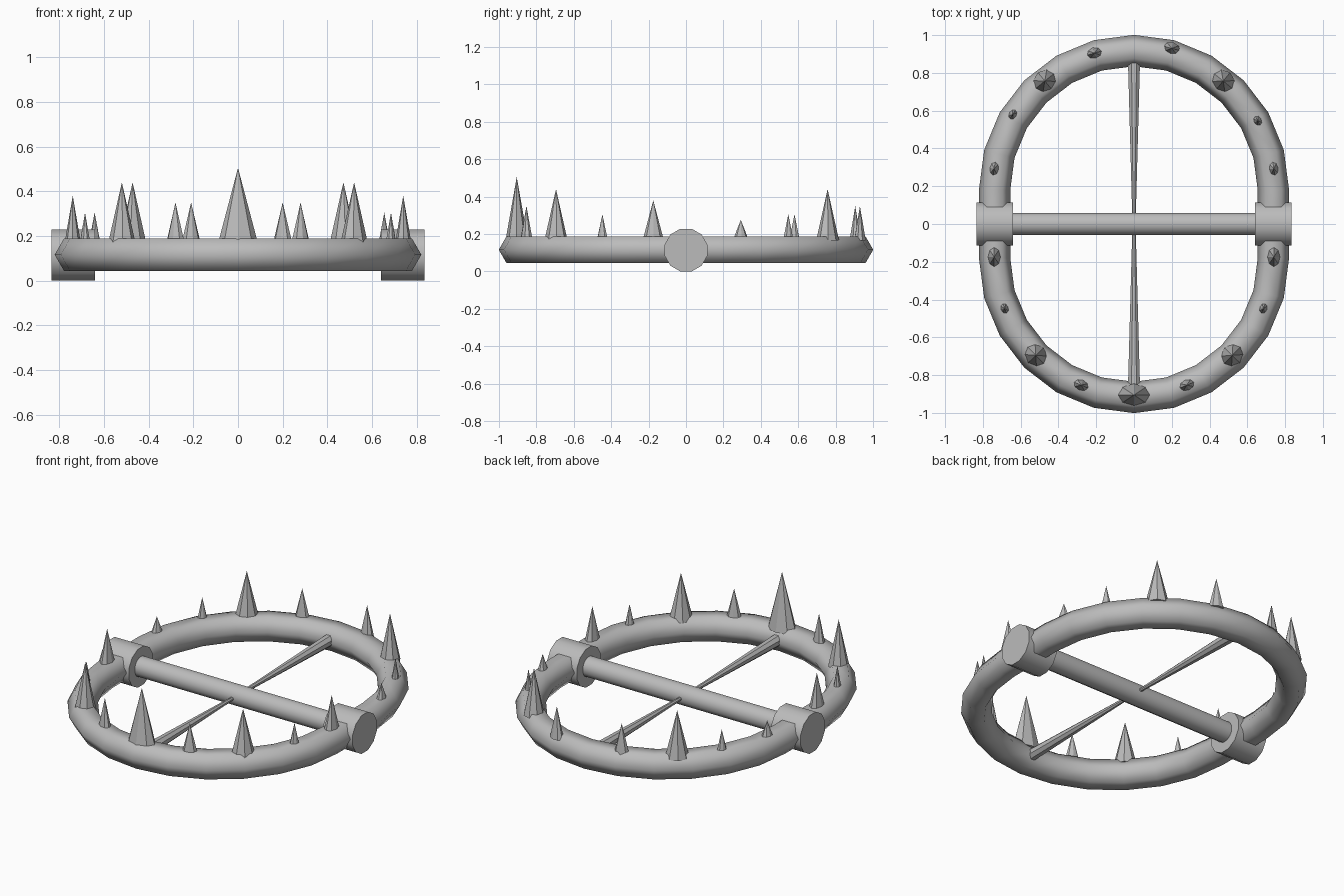
import bpy, bmesh, math
from mathutils import Matrix, Vector

if "Cube" in bpy.data.objects:
    bpy.data.objects.remove(bpy.data.objects["Cube"])

steel = bpy.data.materials.new("grey steel")
steel.diffuse_color = (0.5, 0.5, 0.5, 1)
steel.use_nodes = True
steel.node_tree.nodes["Principled BSDF"].inputs["Base Color"].default_value = steel.diffuse_color

MID_Z = 0.116     # height of the ring centre line
MAJOR = 0.738     # radius of each half circle
TUBE = 0.083      # radius of the hexagonal tube
OFFSET = 0.18     # half circles are pulled apart by this much in y


def finish(name, bm, smooth_angle=None):
    bmesh.ops.recalc_face_normals(bm, faces=bm.faces)
    mesh = bpy.data.meshes.new(name)
    bm.to_mesh(mesh)
    bm.free()
    obj = bpy.data.objects.new(name, mesh)
    bpy.context.collection.objects.link(obj)
    mesh.materials.append(steel)
    if smooth_angle:
        bpy.ops.object.select_all(action='DESELECT')
        obj.select_set(True)
        bpy.context.view_layer.objects.active = obj
        bpy.ops.object.shade_smooth_by_angle(angle=math.radians(smooth_angle))
    return obj


def rod(name, start, end, r1, r2, sides, smooth_angle=40):
    start, end = Vector(start), Vector(end)
    axis = end - start
    turn = axis.to_track_quat('Z', 'Y').to_matrix().to_4x4()
    spin = Matrix.Rotation(math.pi / sides, 4, 'Z')
    bm = bmesh.new()
    bmesh.ops.create_cone(bm, cap_ends=True, segments=sides, radius1=r1, radius2=r2,
                          depth=axis.length,
                          matrix=Matrix.Translation((start + end) / 2) @ turn @ spin)
    return finish(name, bm, smooth_angle)


# Jaw ring: two half circles joined by short straights, hexagonal section
bm = bmesh.new()
stations = [(math.radians(15 * i), OFFSET) for i in range(13)]
stations += [(math.radians(180 + 15 * i), -OFFSET) for i in range(13)]
loops = []
for a, dy in stations:
    loop = []
    for k in range(6):
        t = k * math.pi / 3
        r = MAJOR + TUBE * math.cos(t)
        loop.append(bm.verts.new((r * math.cos(a), r * math.sin(a) + dy,
                                  MID_Z + TUBE * math.sin(t))))
    loops.append(loop)
for i, loop in enumerate(loops):
    nxt = loops[(i + 1) % len(loops)]
    for k in range(6):
        j = (k + 1) % 6
        bm.faces.new((loop[k], nxt[k], nxt[j], loop[j]))
finish("jaw_ring", bm, 75)

# Axle with a hub on each end
rod("axle", (-0.66, 0, MID_Z), (0.66, 0, MID_Z), 0.06, 0.06, 12)
for side, label in ((-1, "left"), (1, "right")):
    rod(label + "_hub", (side * 0.64, 0, 0.114), (side * 0.835, 0, 0.114),
        0.118, 0.118, 12)

# Tapered trigger rods, thin at the axle and thick at the ring
for side, label in ((-1, "front"), (1, "back")):
    rod(label + "_trigger_rod", (0, side * 0.88, MID_Z), (0, 0, MID_Z),
        0.035, 0.009, 8)


# Spikes: eight-sided points, stretched along the ring
def spike(x, y, along, across, top):
    base = 0.165
    centre_y = math.copysign(OFFSET, y) if abs(y) > OFFSET else y
    heading = math.atan2(y - centre_y, x) + math.pi / 2
    bm = bmesh.new()
    bmesh.ops.create_cone(bm, cap_ends=True, segments=8, radius1=1, radius2=0,
                          depth=top - base)
    bmesh.ops.transform(bm, verts=bm.verts,
                        matrix=Matrix.Translation((x, y, (top + base) / 2))
                        @ Matrix.Rotation(heading, 4, 'Z')
                        @ Matrix.Diagonal((along, across, 1, 1)))
    finish("spike", bm)


spike(0, -0.905, 0.09, 0.06, 0.505)
for s in (-1, 1):
    spike(s * 0.52, -0.695, 0.066, 0.058, 0.44)
    spike(s * 0.28, -0.853, 0.045, 0.032, 0.35)
    spike(s * 0.685, -0.447, 0.032, 0.024, 0.305)
    spike(s * 0.74, -0.175, 0.057, 0.037, 0.38)
    spike(s * 0.74, 0.293, 0.044, 0.03, 0.275)
    spike(s * 0.472, 0.757, 0.066, 0.058, 0.44)
spike(0.2, 0.93, 0.045, 0.032, 0.35)
spike(-0.21, 0.905, 0.045, 0.032, 0.35)
spike(0.655, 0.547, 0.032, 0.024, 0.305)
spike(-0.642, 0.58, 0.032, 0.024, 0.305)
